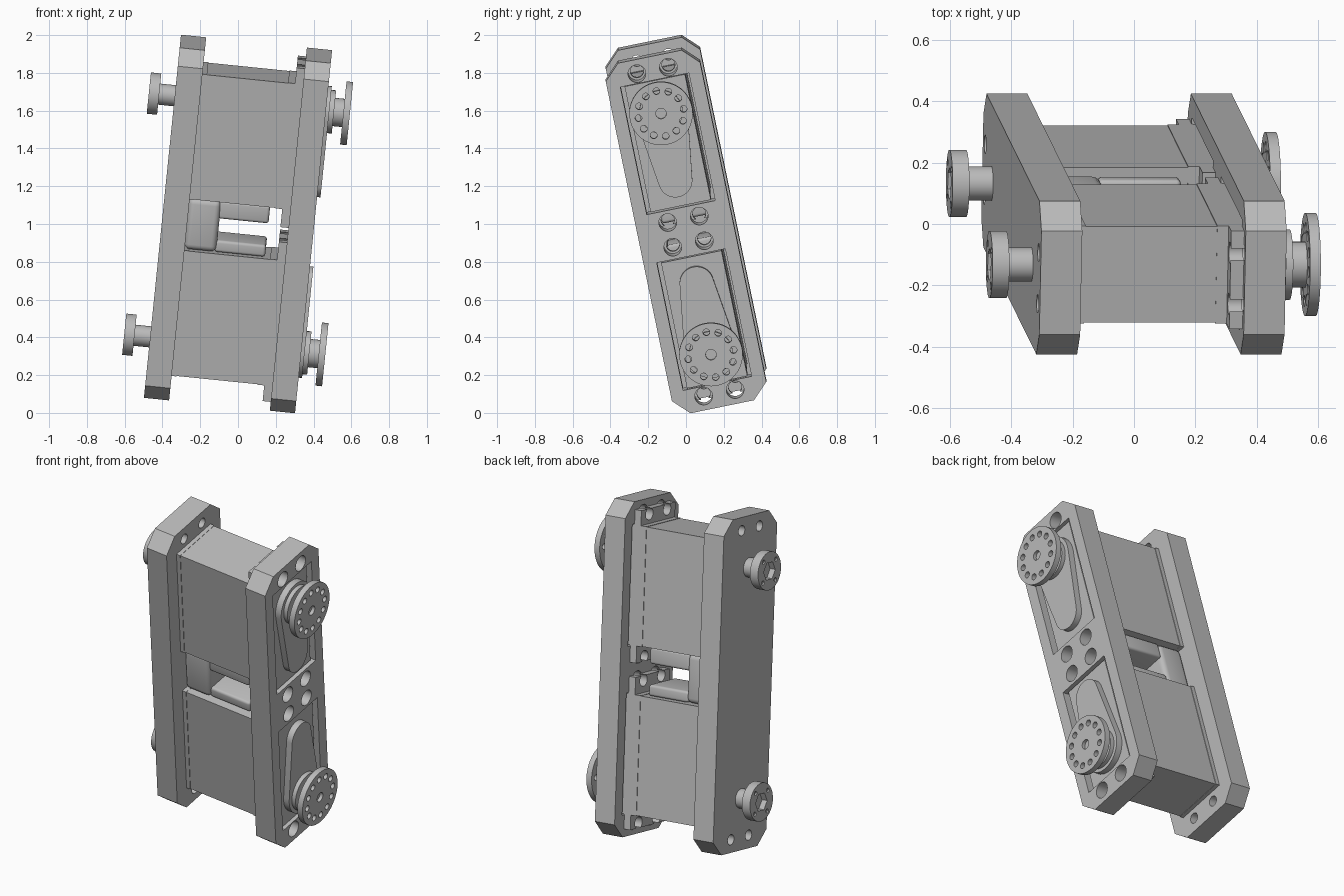
import bpy, bmesh
from math import pi, cos, sin, radians, acos
from mathutils import Matrix, Euler

if "Cube" in bpy.data.objects:
    bpy.data.objects.remove(bpy.data.objects["Cube"])

# One plain grey for everything
grey = bpy.data.materials.new("plain_grey")
grey.use_nodes = True
GREY = (0.5, 0.5, 0.5, 1)
grey.diffuse_color = GREY
grey.node_tree.nodes["Principled BSDF"].inputs["Base Color"].default_value = GREY

# Whole assembly leans; parts are extruded along local x with profiles in local (y, z)
POSE = Matrix.Translation((0, 0, 1)) @ Euler((radians(11.64), radians(5.83), 0)).to_matrix().to_4x4()
parts = []


def circle(y, z, r, n=32, a0=0.0):
    return [(y + r * cos(a0 + 2 * pi * i / n), z + r * sin(a0 + 2 * pi * i / n)) for i in range(n)]


def rect(y0, y1, z0, z1):
    return [(y0, z0), (y1, z0), (y1, z1), (y0, z1)]


def octagon(hw, hl, c):
    return [(hw, hl - c), (hw - c, hl), (c - hw, hl), (-hw, hl - c),
            (-hw, c - hl), (c - hw, -hl), (hw - c, -hl), (hw, c - hl)]


def tapered_slot(za, ra, zb, rb, n=20):
    """Outline around two circles on the centre line, zb above za."""
    t = acos((ra - rb) / (zb - za))
    upper = [pi / 2 - t + 2 * t * i / n for i in range(n + 1)]
    lower = [pi / 2 + t + 2 * (pi - t) * i / n for i in range(n + 1)]
    return ([(rb * cos(a), zb + rb * sin(a)) for a in upper]
            + [(ra * cos(a), za + ra * sin(a)) for a in lower])


def prism(name, outline, x0, x1):
    bm = bmesh.new()
    face = bm.faces.new([bm.verts.new((x0, y, z)) for y, z in outline])
    ext = bmesh.ops.extrude_face_region(bm, geom=[face])["geom"]
    bmesh.ops.translate(bm, vec=(x1 - x0, 0, 0),
                        verts=[g for g in ext if isinstance(g, bmesh.types.BMVert)])
    bmesh.ops.recalc_face_normals(bm, faces=bm.faces)
    mesh = bpy.data.meshes.new(name)
    bm.to_mesh(mesh)
    bm.free()
    mesh.materials.append(grey)
    ob = bpy.data.objects.new(name, mesh)
    bpy.context.scene.collection.objects.link(ob)
    ob.matrix_world = POSE
    return ob


def bake(ob):
    bpy.context.view_layer.update()
    dg = bpy.context.evaluated_depsgraph_get()
    mesh = bpy.data.meshes.new_from_object(ob.evaluated_get(dg))
    ob.modifiers.clear()
    ob.data = mesh


def part(name, outline, x0, x1, cuts=(), bevel=0):
    ob = prism(name, outline, x0, x1)
    # Cut openings one at a time
    cutters = [prism(name + "_cutter", *cut) for cut in cuts]
    for cutter in cutters:
        cutter.hide_render = True
        mod = ob.modifiers.new("cut", "BOOLEAN")
        mod.operation, mod.solver, mod.object = "DIFFERENCE", "EXACT", cutter
    if bevel:
        mod = ob.modifiers.new("round", "BEVEL")
        mod.width, mod.segments = bevel, 4
    bake(ob)
    for cutter in cutters:
        bpy.data.objects.remove(cutter)
    parts.append(ob)


INNER, OUTER = 0.268, 0.402
BOLT_Y, END_Z, MID_Z = 0.085, 0.876, 0.067
SIDES = (1, -1)


def bolt_holes(radius, heights, x0, x1):
    return [(circle(sy * BOLT_Y, sz * z, radius, 24), x0, x1)
            for sy in SIDES for sz in SIDES for z in heights]


def span(s, z0, z1):
    """Rectangle heights for the upper (1) or lower (-1) unit."""
    return (z0, z1) if s > 0 else (-z1, -z0)


# Side plates
outline = octagon(0.255, 0.951, 0.083)
part("plain_side_plate", outline, -OUTER, -INNER, bolt_holes(0.03, [END_Z], -0.5, -0.2))
windows = [(rect(-0.185, 0.185, *span(s, 0.131, 0.824)), 0.2, 0.5) for s in SIDES]
part("window_side_plate", outline, INNER, OUTER,
     windows + bolt_holes(0.047, [END_Z, MID_Z], 0.2, 0.5))

for s, tag in ((1, "upper"), (-1, "lower")):
    axis = s * 0.655
    # Motor case with slightly proud end covers
    cover = rect(-0.163, 0.163, *span(s, 0.138, 0.82))
    part(tag + "_motor_case", rect(-0.16, 0.16, *span(s, 0.14, 0.818)), -0.245, 0.19)
    part(tag + "_rear_cover", cover, -0.27, -0.243)
    part(tag + "_front_cover", cover, 0.188, 0.382)

    # Mounting ears with open bolt notches
    for where, z0, z1 in (("end", 0.81, 0.905), ("middle", 0.04, 0.145)):
        part(f"{tag}_{where}_ear", rect(-0.163, 0.163, *span(s, z0, z1)), 0.225, 0.272,
             bolt_holes(0.035, [END_Z, MID_Z], 0.2, 0.3))

    # Raised gear housing
    slot = [(y * s, z * s) for y, z in tapered_slot(0.28, 0.09, 0.65, 0.14)]
    part(tag + "_gear_housing", slot, 0.37, 0.42)

    # Output shaft and drilled disc
    part(tag + "_shaft_collar", circle(0, axis, 0.115), 0.41, 0.445)
    part(tag + "_output_shaft", circle(0, axis, 0.075), 0.44, 0.5)
    holes = [(circle(0.122 * cos(k * pi / 6), axis + 0.122 * sin(k * pi / 6), 0.018, 16), 0.45, 0.6)
             for k in range(12)]
    part(tag + "_output_disc", circle(0, axis, 0.168, 64), 0.495, 0.53,
         holes + [(circle(0, axis, 0.028, 20), 0.51, 0.6)])

    # Idler stem and hex-socket cap on the plain side
    part(tag + "_idler_stem", circle(0, axis, 0.056), -0.5, -0.395)
    pins = [(circle(0.083 * cos(a), axis + 0.083 * sin(a), 0.012, 12), -0.6, -0.53)
            for a in (pi / 4 + k * pi / 2 for k in range(4))]
    part(tag + "_idler_cap", circle(0, axis, 0.11, 48), -0.54, -0.485,
         pins + [(circle(0, axis, 0.055, 6), -0.6, -0.505)])

# Rounded spacer joining the two motors, with two connector tongues
part("middle_spacer", rect(-0.135, 0.135, -0.139, 0.139), -0.27, -0.1, bevel=0.03)
part("upper_connector_tongue", rect(-0.12, 0.13, 0.042, 0.139), -0.11, 0.16, bevel=0.015)
part("lower_connector_tongue", rect(-0.12, 0.13, -0.139, -0.075), -0.11, 0.16, bevel=0.015)

# Smooth the round walls, keep edges crisp
bpy.ops.object.select_all(action="DESELECT")
for ob in parts:
    ob.select_set(True)
bpy.context.view_layer.objects.active = parts[0]
bpy.ops.object.shade_smooth_by_angle(angle=radians(30))
